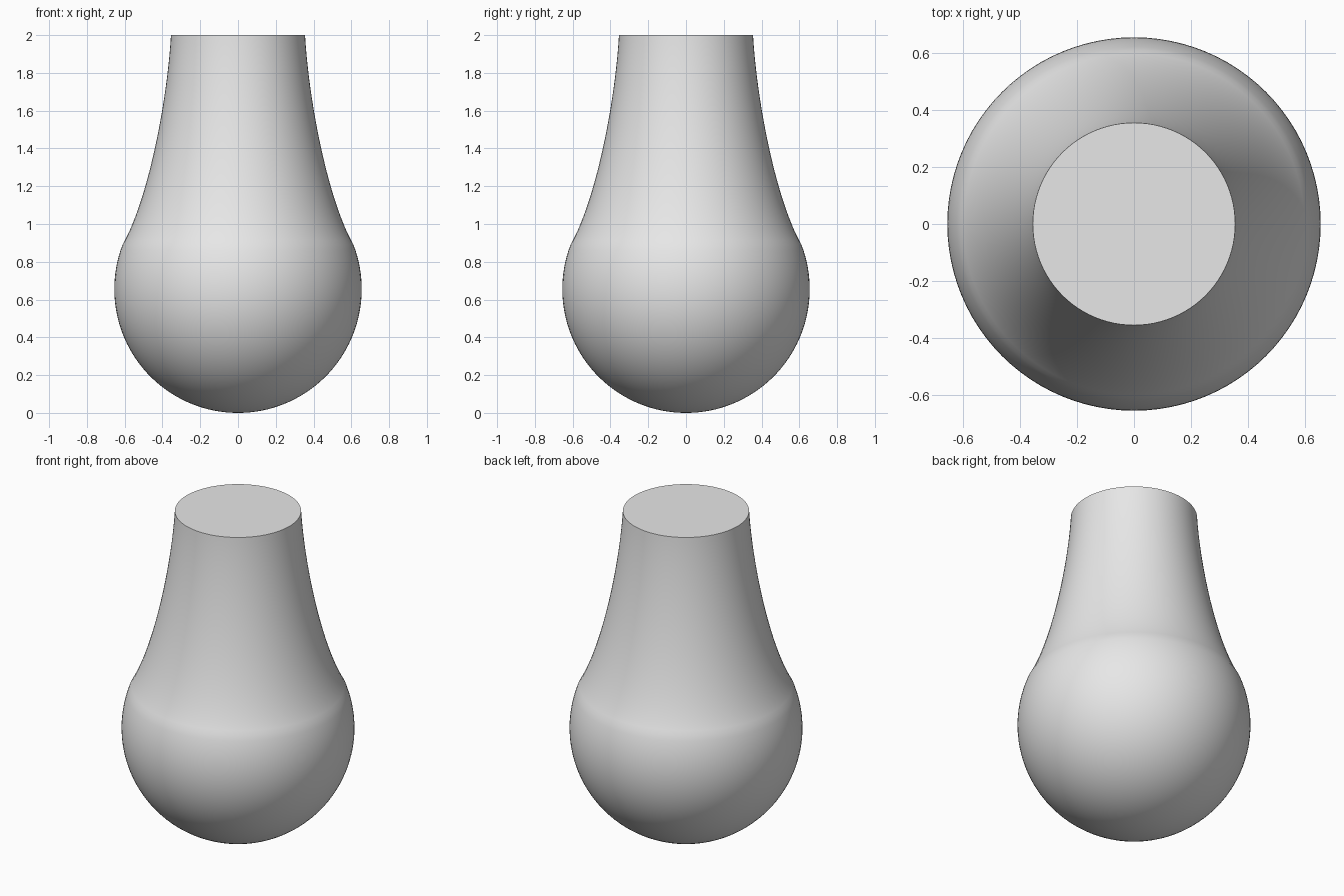
import bpy
import math
from mathutils import Vector
from mathutils.geometry import interpolate_bezier

cube = bpy.data.objects.get("Cube")
if cube:
    bpy.data.objects.remove(cube, do_unlink=True)

RADIUS, JOIN_Z, TOP_Z, TOP_R = 0.655, 0.89, 2.0, 0.355
SIDES = 96

grey = bpy.data.materials.new("light_grey")
grey.use_nodes = True
colour = (0.8, 0.8, 0.8, 1)
grey.diffuse_color = colour
grey.node_tree.nodes["Principled BSDF"].inputs["Base Color"].default_value = colour

# Round bulb profile, from the bottom pole up to the neck
join_angle = math.asin((JOIN_Z - RADIUS) / RADIUS)
start = -math.pi / 2
profile = []
for i in range(1, 41):
    a = start + (join_angle - start) * i / 40
    profile.append((RADIUS * math.cos(a), RADIUS + RADIUS * math.sin(a)))

# Flared neck profile, curving up to the flat top
neck = interpolate_bezier(Vector((*profile[-1], 0)), Vector((0.475, 1.13, 0)),
                          Vector((0.375, 1.65, 0)), Vector((TOP_R, TOP_Z, 0)), 32)
profile += [(p.x, p.y) for p in neck[1:]]

# Revolve the profile
verts = [(0, 0, 0)]
for r, z in profile:
    for k in range(SIDES):
        t = math.tau * k / SIDES
        verts.append((r * math.cos(t), r * math.sin(t), z))
faces = []
for k in range(SIDES):
    n = (k + 1) % SIDES
    faces.append((0, 1 + n, 1 + k))
    for j in range(len(profile) - 1):
        a, b = 1 + j * SIDES, 1 + (j + 1) * SIDES
        faces.append((a + k, a + n, b + n, b + k))
last = 1 + (len(profile) - 1) * SIDES
faces.append(tuple(range(last, last + SIDES)))

mesh = bpy.data.meshes.new("bulb_body")
mesh.from_pydata(verts, [], faces)
mesh.materials.append(grey)
body = bpy.data.objects.new("bulb_body", mesh)
bpy.context.collection.objects.link(body)
bpy.context.view_layer.objects.active = body
body.select_set(True)
bpy.ops.object.shade_smooth_by_angle(angle=math.radians(35))
